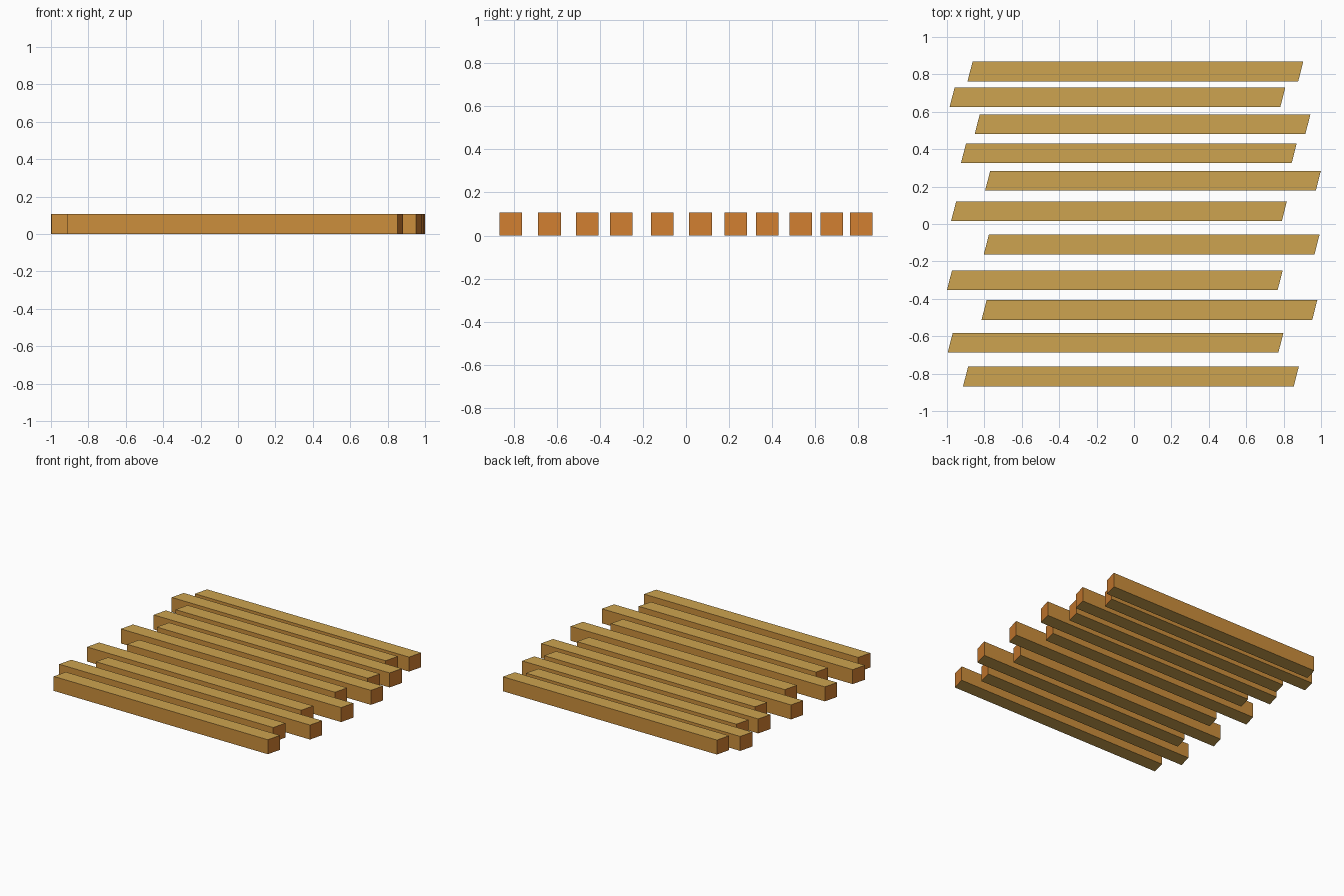
import bpy
import bmesh

if "Cube" in bpy.data.objects:
    bpy.data.objects.remove(bpy.data.objects["Cube"])

LENGTH, WIDTH, HEIGHT, SKEW = 1.768, 0.105, 0.108, 0.027


def material(name, rgb):
    m = bpy.data.materials.new(name)
    m.diffuse_color = (*rgb, 1.0)
    m.use_nodes = True
    m.node_tree.nodes["Principled BSDF"].inputs["Base Color"].default_value = m.diffuse_color
    return m


MATS = [
    material("pale wood face", (0.610, 0.371, 0.080)),
    material("tan wood side", (0.604, 0.275, 0.045)),
    material("orange end grain", (0.631, 0.209, 0.030)),
]


def plank(name, x, y):
    """Square beam with slanted ends; x, y is its front left corner."""
    bm = bmesh.new()
    outline = [(x, y), (x + LENGTH, y),
               (x + LENGTH + SKEW, y + WIDTH), (x + SKEW, y + WIDTH)]
    base = bm.faces.new([bm.verts.new((px, py, 0)) for px, py in outline])
    top = bmesh.ops.extrude_face_region(bm, geom=[base])
    verts = [g for g in top["geom"] if isinstance(g, bmesh.types.BMVert)]
    bmesh.ops.translate(bm, verts=verts, vec=(0, 0, HEIGHT))
    bmesh.ops.recalc_face_normals(bm, faces=bm.faces)
    # colour by direction: top/bottom, long sides, ends
    for f in bm.faces:
        n = f.normal
        f.material_index = 0 if abs(n.z) > 0.5 else (2 if abs(n.x) > 0.5 else 1)
    mesh = bpy.data.meshes.new(name)
    bm.to_mesh(mesh)
    bm.free()
    for m in MATS:
        mesh.materials.append(m)
    bpy.context.collection.objects.link(bpy.data.objects.new(name, mesh))


# unevenly laid planks, front to back
CORNERS = [(-0.914, -0.868), (-0.996, -0.687), (-0.815, -0.512),
           (-1.000, -0.353), (-0.803, -0.162), (-0.978, 0.015),
           (-0.796, 0.179), (-0.925, 0.326), (-0.852, 0.480),
           (-0.986, 0.625), (-0.890, 0.763)]
for i, (x, y) in enumerate(CORNERS):
    plank(f"plank_{i + 1}", x, y)
